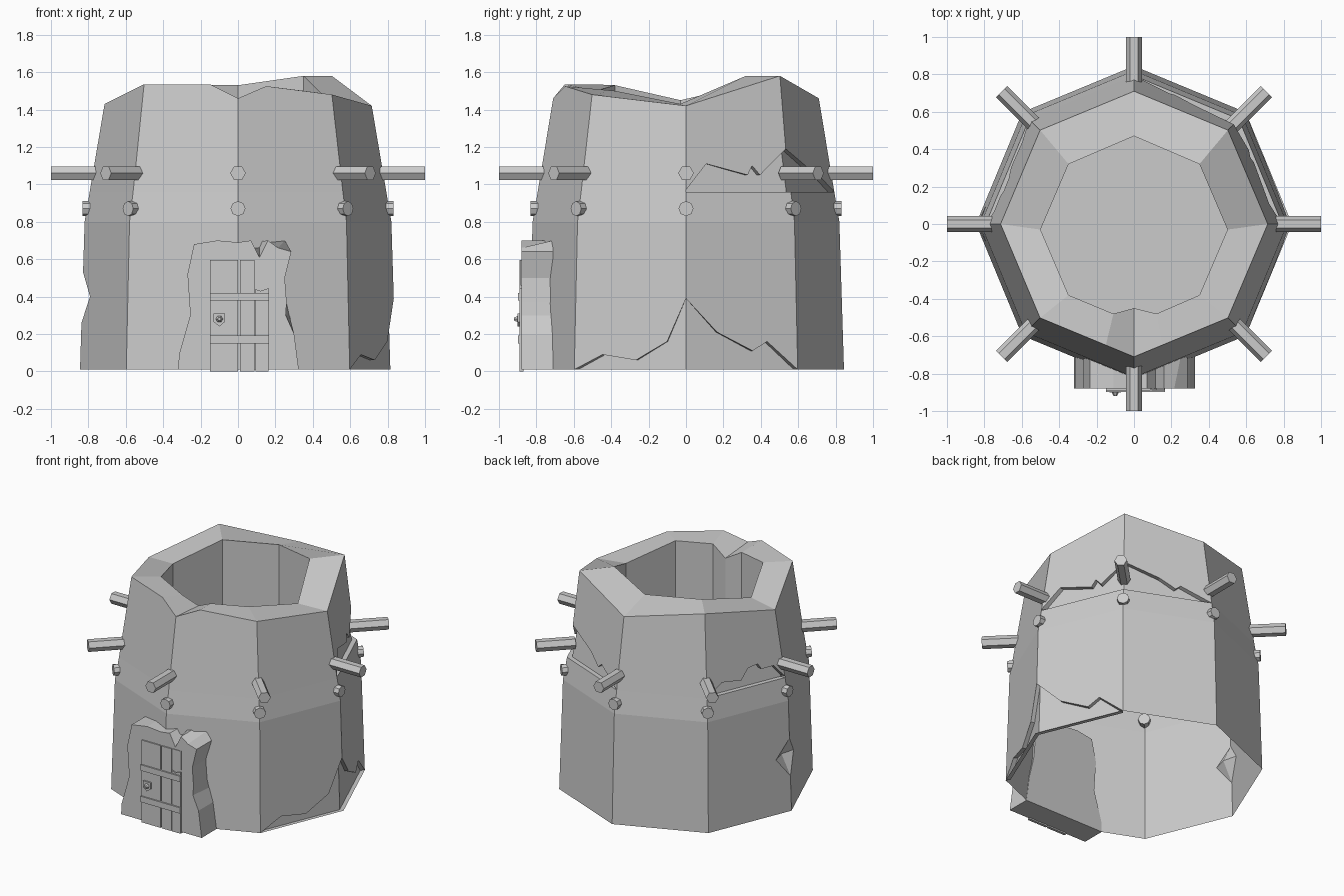
import bpy, bmesh
from math import cos, sin, pi
from mathutils import Vector, Matrix

if "Cube" in bpy.data.objects:
    bpy.data.objects.remove(bpy.data.objects["Cube"])


def make(name, polys):
    """Object from a list of polygons given as point lists."""
    bm = bmesh.new()
    for p in polys:
        pts = []
        for v in map(Vector, p):
            if not any((v - q).length < 1e-4 for q in pts):
                pts.append(v)
        if len(pts) > 2:
            bm.faces.new([bm.verts.new(v) for v in pts])
    bmesh.ops.remove_doubles(bm, verts=bm.verts[:], dist=1e-4)
    bmesh.ops.recalc_face_normals(bm, faces=bm.faces[:])
    me = bpy.data.meshes.new(name)
    bm.to_mesh(me)
    bm.free()
    ob = bpy.data.objects.new(name, me)
    bpy.context.collection.objects.link(ob)
    return ob


def prism(name, front, back, y0, y1):
    """Solid between two xz outlines with equal point counts."""
    a = [(x, y0, z) for x, z in front]
    b = [(x, y1, z) for x, z in back]
    n = len(a)
    sides = [[a[i], a[(i + 1) % n], b[(i + 1) % n], b[i]] for i in range(n)]
    return make(name, [a, b[::-1]] + sides)


def box(name, x0, x1, y0, y1, z0, z1):
    o = [(x0, z0), (x1, z0), (x1, z1), (x0, z1)]
    return prism(name, o, o, y0, y1)


# Octagonal tower wall: corner i sits at 45 * i degrees, starting at +x
def radius(z):
    if z < .8:
        return .845 - .025 * z / .8
    return .82 - .11 * min(1, (z - .8) / .65)


def wall(i, u, z, inset=0):
    r = radius(z) - inset
    a, b = (Vector((r * cos(k * pi / 4), r * sin(k * pi / 4), z)) for k in (i, i + 1))
    return a.lerp(b, u)


BASE, BAND, LEDGE, FLOOR = .01, .8, .96, .95
low_cracks = {7: [(0, .01), (.25, .09), (.55, .06), (.83, .16), (1, .39)],
              0: [(0, .39), (.28, .21), (.6, .11), (.73, .16), (1, .01)]}
high_cracks = {0: [(0, .97), (.2, 1.11), (.6, 1.05), (.65, 1.1), (.72, 1.05), (1, 1.19)],
               1: [(0, 1.19), (.42, 1.1), (.6, 1.03), (.66, 1.06), (1, .96)],
               3: [(0, .96), (.2, 1.04), (.45, 1.02), (.55, 1.09), (.68, 1.1),
                   (.72, 1.06), (.88, 1.06), (1, .97)]}
top = [1.42, 1.58, 1.46, 1.535, 1.43, 1.535, 1.46, 1.48]
inner = [(.5, -.03, 1.43), (.35, .32, 1.58), (0, .47, 1.53), (-.35, .32, 1.53),
         (-.5, -.03, 1.45), (-.35, -.38, 1.53), (0, -.45, 1.44), (.35, -.38, 1.5)]
polys = []


def recess(i, line, z0, depth):
    """Set-back patch under a jagged crack, with its ledges."""
    loop = line + [(1, z0), (0, z0)]
    polys.append([wall(i, u, z, depth) for u, z in loop])
    for p, q in zip(loop, loop[1:] + loop[:1]):
        if p[0] != q[0]:
            polys.append([wall(i, *p), wall(i, *q), wall(i, *q, depth), wall(i, *p, depth)])


for i in range(8):
    j = (i + 1) % 8
    # lower wall, with the chipped corner at -x
    low = low_cracks.get(i, [(0, BASE), (1, BASE)])
    chip_r = [(1, .26), (.83, .4), (1, .53)] if i == 3 else []
    chip_l = [(0, .53), (.17, .4), (0, .26)] if i == 4 else []
    polys.append([wall(i, *p) for p in low + chip_r + [(1, BAND), (0, BAND)] + chip_l])
    for c in (chip_r, chip_l):
        for p, q in zip(c, c[1:]):
            polys.append([wall(i, *p), wall(i, *q), Vector((-.765, 0, .4))])
    if i in low_cracks:
        recess(i, low, BASE, .03)
    # upper wall
    polys.append([wall(i, *p) for p in [(0, BAND), (1, BAND), (1, LEDGE), (0, LEDGE)]])
    mid = high_cracks.get(i, [(0, LEDGE), (1, LEDGE)])
    if i in high_cracks:
        recess(i, mid, LEDGE, .035)
    # rim, broken at the front corner
    outer = [(0, top[i]), (1, top[j])]
    inn = [Vector(inner[i]), Vector(inner[j])]
    if i == 5:
        outer.insert(1, (.7, 1.535))
        inn.insert(1, Vector((-.11, -.48, 1.5)))
    if i == 6:
        outer.insert(1, (.3, 1.525))
        inn.insert(1, Vector((.12, -.48, 1.5)))
    polys.append([wall(i, *p) for p in mid + outer[::-1]])
    o = [wall(i, *p) for p in outer]
    for k in range(len(o) - 1):
        a, b = inn[k], inn[k + 1]
        polys.append([o[k], o[k + 1], b, a])
        polys.append([a, b, (b.x, b.y, FLOOR), (a.x, a.y, FLOOR)])
        polys.append([(a.x, a.y, FLOOR), (b.x, b.y, FLOOR), (0, -.03, FLOOR)])
make("tower_shell", polys)


# Radial beams and studs on every corner
def radial(name, i, z, r0, r1, rad, sides):
    bm = bmesh.new()
    bmesh.ops.create_cone(bm, cap_ends=True, segments=sides, radius1=rad, radius2=rad,
                          depth=r1 - r0)
    m = (Matrix.Rotation(i * pi / 4, 4, 'Z') @ Matrix.Translation(((r0 + r1) / 2, 0, z))
         @ Matrix.Rotation(pi / 2, 4, 'Y'))
    bm.transform(m)
    me = bpy.data.meshes.new(name)
    bm.to_mesh(me)
    bm.free()
    bpy.context.collection.objects.link(bpy.data.objects.new(name, me))


for i in range(8):
    radial(f"beam_{i}", i, 1.06, .74, 1.0, .042, 6)
    radial(f"stud_{i}", i, .87, .76, .832, .04, 8)

# Rough stone door surround, front outline chipped compared to the back
back = [(-.32, .01), (.325, .01), (.30, .2), (.275, .3), (.26, .37), (.25, .5), (.285, .64),
        (.25, .70), (.16, .70), (.115, .695), (.07, .70), (0, .69), (-.11, .70), (-.235, .68),
        (-.27, .52), (-.255, .3), (-.315, .09)]
front = list(back)
front[3] = (.255, .3)
front[7] = (.215, .66)
front[9] = (.115, .61)
prism("door_surround", front, back, -.88, -.71)

# Door planks, crossbars and lock
box("plank_left", -.15, 0, -.889, -.87, 0, .595)
box("plank_middle", .01, .088, -.889, -.87, 0, .595)
broken = [(.093, 0), (.163, 0), (.163, .445), (.12, .43), (.093, .44)]
prism("plank_right", broken, broken, -.889, -.87)
box("plank_right_top", .093, .163, -.884, -.87, .46, .595)
for k, z in enumerate((.15, .378)):
    box(f"crossbar_{k}", -.15, .165, -.899, -.87, z, z + .042)
shield = [(-.13, .31), (-.13, .265), (-.1, .24), (-.07, .265), (-.07, .31)]
prism("lock_plate", shield, shield, -.9, -.88)
knob = [(-.1 + .022 * cos(k * pi / 3), .28 + .022 * sin(k * pi / 3)) for k in range(6)]
tip = [(-.1 + (x + .1) * .4, .28 + (z - .28) * .4) for x, z in knob]
prism("door_knob", tip, knob, -.92, -.895)
